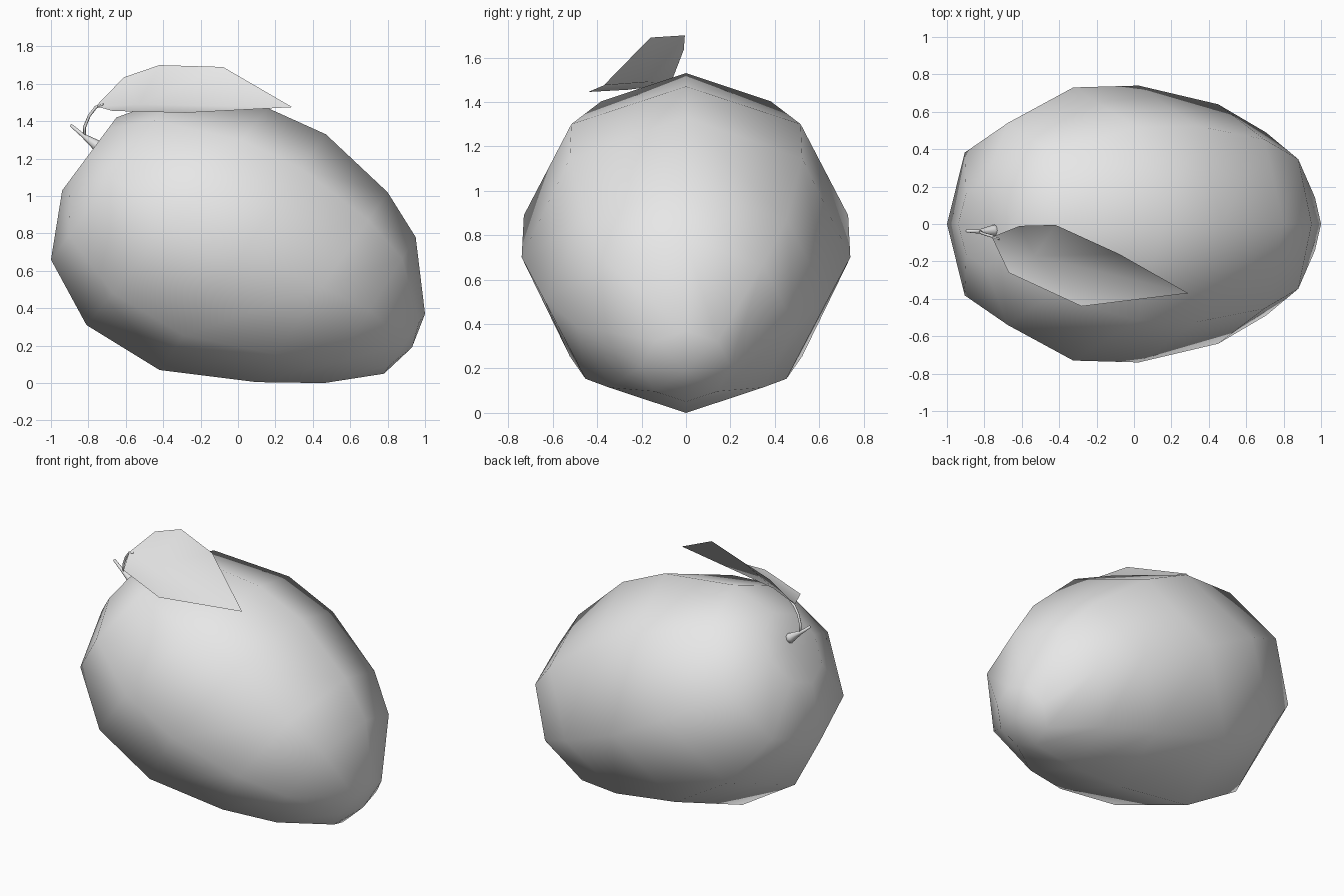
import bpy
import bmesh
import math
from mathutils import Vector

cube = bpy.data.objects.get("Cube")
if cube:
    bpy.data.objects.remove(cube, do_unlink=True)

SIDES = 8

# One plain grey for the whole model
grey = bpy.data.materials.new("plain grey")
grey.use_nodes = True
grey.diffuse_color = (0.8, 0.8, 0.8, 1)
grey.node_tree.nodes["Principled BSDF"].inputs["Base Color"].default_value = (0.8, 0.8, 0.8, 1)


def finish(name, bm):
    """Turn a bmesh into a smooth shaded object."""
    for face in bm.faces:
        face.smooth = True
    mesh = bpy.data.meshes.new(name)
    bm.to_mesh(mesh)
    bm.free()
    mesh.materials.append(grey)
    obj = bpy.data.objects.new(name, mesh)
    bpy.context.collection.objects.link(obj)
    return obj


def loft(name, rings, start, end):
    """Skin a list of point rings and close both ends to a pole."""
    bm = bmesh.new()
    loops = [[bm.verts.new(p) for p in ring] for ring in rings]
    count = len(loops[0])
    for lower, upper in zip(loops, loops[1:]):
        for i in range(count):
            j = (i + 1) % count
            bm.faces.new((lower[i], lower[j], upper[j], upper[i]))
    for pole, loop in ((start, loops[0]), (end, loops[-1])):
        tip = bm.verts.new(pole)
        for i in range(count):
            bm.faces.new((tip, loop[i], loop[(i + 1) % count]))
    bmesh.ops.recalc_face_normals(bm, faces=bm.faces)
    return finish(name, bm)


def tube(name, path, radii, sides):
    """Tapered tube along a short path."""
    points = [Vector(p) for p in path]
    rings = []
    for k, (point, radius) in enumerate(zip(points, radii)):
        along = points[min(k + 1, len(points) - 1)] - points[max(k - 1, 0)]
        across = along.cross(Vector((0, 1, 0))).normalized()
        other = along.cross(across).normalized()
        rings.append([point + radius * (across * math.cos(a) + other * math.sin(a))
                      for a in (math.tau * i / sides for i in range(sides))])
    return loft(name, rings, points[0], points[-1])


# Fruit body: tilted octagonal rings, each from its top and bottom (x, z) and half width
profile = [
    ((-0.65, 1.42), (-0.94, 1.03), 0.23),
    ((-0.35, 1.53), (-1.00, 0.66), 0.54),
    ((0.16, 1.47), (-0.81, 0.31), 0.73),
    ((0.47, 1.33), (-0.42, 0.07), 0.74),
    ((0.80, 1.02), (0.10, 0.005), 0.64),
    ((0.95, 0.78), (0.46, 0.0), 0.49),
    ((1.00, 0.37), (0.78, 0.05), 0.20),
]
body_rings = []
for top, bottom, width in profile:
    top = Vector((top[0], 0, top[1]))
    bottom = Vector((bottom[0], 0, bottom[1]))
    middle, reach = (top + bottom) / 2, (top - bottom) / 2
    side = Vector((0, width, 0))
    body_rings.append([middle + reach * math.cos(a) + side * math.sin(a)
                       for a in (math.tau * i / SIDES for i in range(SIDES))])
loft("fruit_body", body_rings, (-0.76, 0, 1.24), (0.93, 0, 0.19))

# Woody stem with a flared foot
tube("stem", [(-0.73, -0.035, 1.25), (-0.76, -0.035, 1.275),
              (-0.83, -0.04, 1.325), (-0.895, -0.037, 1.38)],
     [0.036, 0.028, 0.011, 0.008], SIDES)

# Thin stalk that bends up to the leaf
tube("leaf_stalk", [(-0.82, -0.04, 1.32), (-0.82, -0.045, 1.37), (-0.795, -0.055, 1.43),
                    (-0.76, -0.065, 1.475), (-0.72, -0.08, 1.49)],
     [0.008, 0.008, 0.008, 0.008, 0.006], 6)

# Folded leaf
bm = bmesh.new()
base, rear_a, rear_b, rear_c, tip, front_b, front_a, fold = [bm.verts.new(p) for p in (
    (-0.76, -0.07, 1.48), (-0.61, -0.01, 1.635), (-0.42, -0.005, 1.70), (-0.08, -0.16, 1.69),
    (0.29, -0.37, 1.475), (-0.28, -0.44, 1.445), (-0.67, -0.26, 1.455), (-0.53, -0.17, 1.49))]
for corners in ((base, fold, rear_a), (rear_a, fold, rear_b), (rear_b, fold, rear_c),
                (rear_c, fold, tip), (fold, front_b, tip), (fold, front_a, front_b),
                (base, front_a, fold)):
    bm.faces.new(corners)
finish("leaf", bm)
